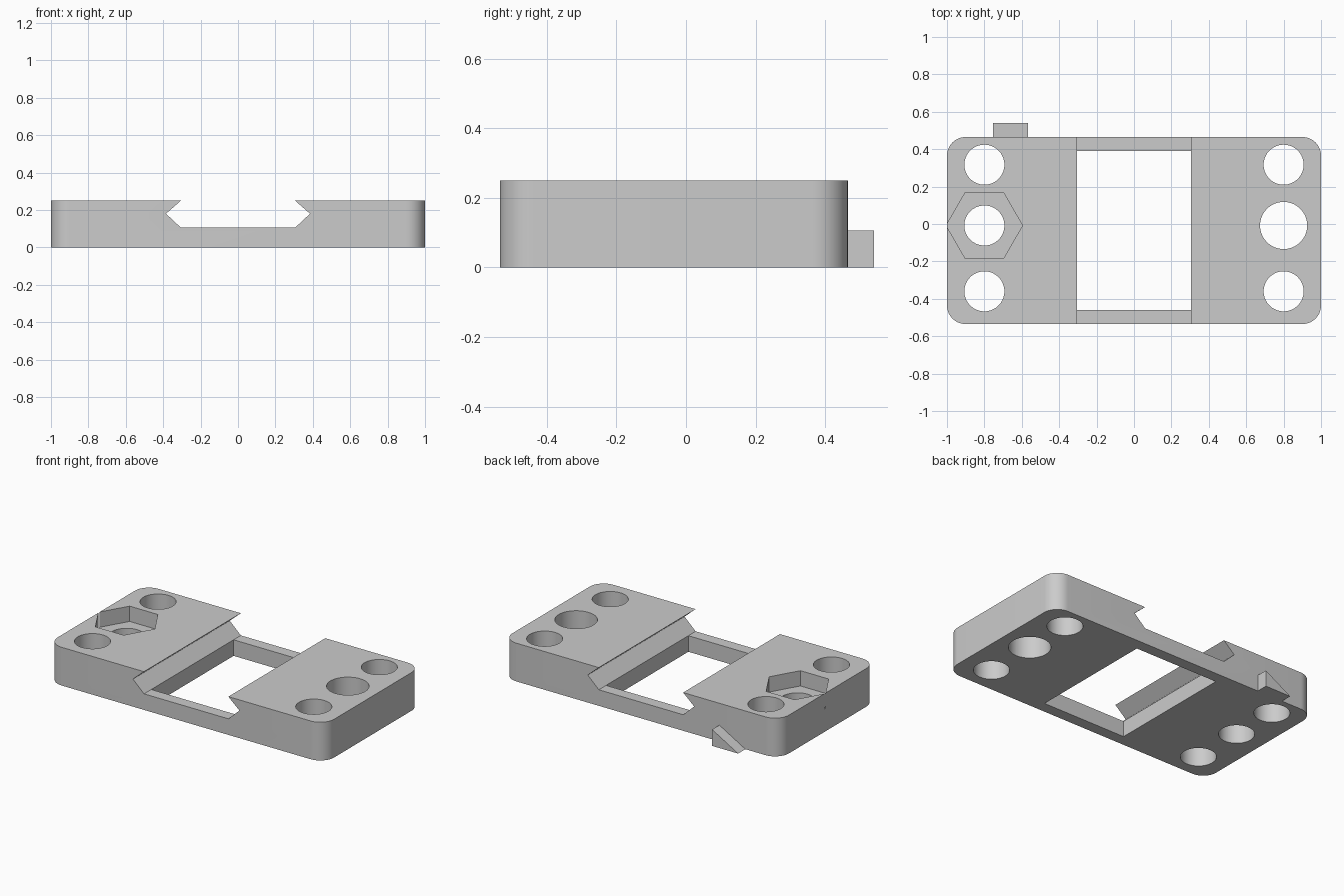
import bpy
import bmesh
from math import radians
from mathutils import Matrix

cube = bpy.data.objects.get("Cube")
if cube:
    bpy.data.objects.remove(cube, do_unlink=True)

MID_Y = -0.035      # centre of the plate in y
HEIGHT = 0.25

grey = bpy.data.materials.new("light grey")
grey.use_nodes = True
colour = (0.6, 0.6, 0.6, 1)
grey.diffuse_color = colour
grey.node_tree.nodes["Principled BSDF"].inputs["Base Color"].default_value = colour


def finish(name, bm):
    bmesh.ops.recalc_face_normals(bm, faces=bm.faces)
    mesh = bpy.data.meshes.new(name)
    bm.to_mesh(mesh)
    bm.free()
    mesh.materials.append(grey)
    obj = bpy.data.objects.new(name, mesh)
    bpy.context.collection.objects.link(obj)
    return obj


def box(name, size, centre, corner=0):
    bm = bmesh.new()
    bmesh.ops.create_cube(bm, size=1, matrix=Matrix.Translation(centre) @ Matrix.Diagonal((*size, 1)))
    if corner:
        upright = [e for e in bm.edges if abs(e.verts[0].co.z - e.verts[1].co.z) > 0.01]
        bmesh.ops.bevel(bm, geom=upright, offset=corner, segments=12, profile=0.5, affect='EDGES')
    return finish(name, bm)


def prism(name, profile, y0, y1):
    """Extrude an x-z profile along y."""
    bm = bmesh.new()
    face = bm.faces.new([bm.verts.new((x, y0, z)) for x, z in profile])
    new = bmesh.ops.extrude_face_region(bm, geom=[face])["geom"]
    bmesh.ops.translate(bm, vec=(0, y1 - y0, 0), verts=[v for v in new if isinstance(v, bmesh.types.BMVert)])
    return finish(name, bm)


def drill(name, x, y, radius, z0, z1, sides=64, turn=0):
    bm = bmesh.new()
    place = Matrix.Translation((x, y, (z0 + z1) / 2)) @ Matrix.Rotation(radians(turn), 4, 'Z')
    bmesh.ops.create_cone(bm, cap_ends=True, segments=sides, radius1=radius, radius2=radius,
                          depth=z1 - z0, matrix=place)
    return finish(name, bm)


def cut(target, cutter):
    cutter.hide_render = True
    mod = target.modifiers.new("cut", 'BOOLEAN')
    mod.operation = 'DIFFERENCE'
    mod.solver = 'EXACT'
    mod.object = cutter
    bpy.context.view_layer.objects.active = target
    bpy.ops.object.modifier_apply(modifier=mod.name)
    bpy.data.objects.remove(cutter, do_unlink=True)


# Base plate with rounded upright corners
plate = box("base_plate", (2, 1, HEIGHT), (0, MID_Y, HEIGHT / 2), corner=0.1)

# Dovetail channel running front to back, pinched at the lips
half = [(0.305, 0.105), (0.385, 0.18), (0.305, HEIGHT), (0.305, 0.4)]
cut(plate, prism("channel_cutter", half + [(-x, z) for x, z in reversed(half)], -1, 1))

# Window through the channel floor
cut(plate, box("window_cutter", (0.61, 0.85, 0.4), (0, MID_Y, 0)))

# Three bolt holes on each side, the left middle one wider
for x, middle in ((-0.8, 0.107), (0.8, 0.126)):
    for dy, radius in ((-0.325, 0.107), (0.027, middle), (0.352, 0.107)):
        cut(plate, drill("hole_cutter", x, MID_Y + dy, radius, -0.1, 0.4))

# Hexagonal nut pocket
cut(plate, drill("nut_cutter", -0.8, -0.008, 0.204, 0.15, 0.4, sides=6, turn=30))

# Small wedge-shaped catch on the back
back = MID_Y + 0.5
wedge = prism("back_wedge", [(-0.755, 0), (-0.567, 0), (-0.567, 0.107)], back, back + 0.075)

# Smooth curved walls, keep edges crisp
bpy.ops.object.select_all(action='DESELECT')
plate.select_set(True)
bpy.context.view_layer.objects.active = plate
bpy.ops.object.shade_smooth_by_angle(angle=radians(30))
